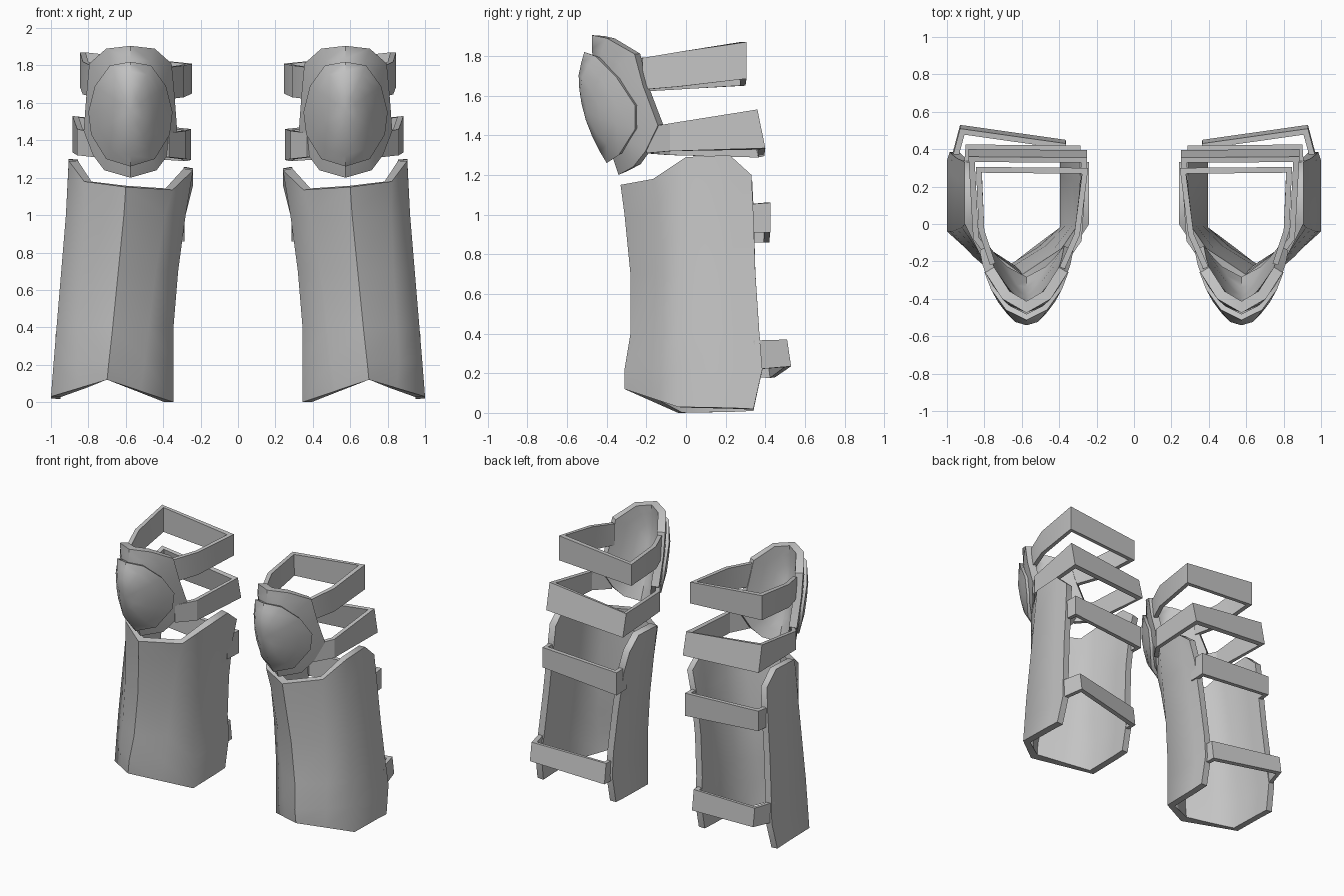
import bpy, math

cube = bpy.data.objects.get("Cube")
if cube:
    bpy.data.objects.remove(cube)

grey = bpy.data.materials.new("plain_grey")
grey.use_nodes = True
COLOUR = (0.55, 0.55, 0.55, 1)
grey.diffuse_color = COLOUR
grey.node_tree.nodes["Principled BSDF"].inputs["Base Color"].default_value = COLOUR


def shell(name, verts, faces, thickness, angle):
    """Sheet thickened inwards, shaded by angle and mirrored to the other leg."""
    me = bpy.data.meshes.new(name)
    me.from_pydata(verts, [], faces)
    me.materials.append(grey)
    ob = bpy.data.objects.new(name, me)
    bpy.context.collection.objects.link(ob)
    bpy.ops.object.select_all(action='DESELECT')
    ob.select_set(True)
    bpy.context.view_layer.objects.active = ob
    s = ob.modifiers.new("Thickness", 'SOLIDIFY')
    s.thickness, s.offset, s.use_even_offset = thickness, -1, True
    bpy.ops.object.modifier_apply(modifier=s.name)
    bpy.ops.object.shade_smooth_by_angle(angle=math.radians(angle))
    ob.modifiers.new("Other leg", 'MIRROR').use_clip = False
    return ob


def grid_faces(rows, cols):
    return [(r * cols + c, r * cols + c + 1, (r + 1) * cols + c + 1, (r + 1) * cols + c)
            for r in range(rows - 1) for c in range(cols - 1)]


# Shin guard: open C-shaped sections, from inner back round the front to outer back
# z, inner x, outer x, ridge x, front y, corner y, back y, roundness
sections = [
    (0.00, .345, 1.00, .70, -.31, -.04, .34, .00),
    (0.22, .345, .985, .69, -.31, -.04, .385, .02),
    (0.40, .345, .970, .67, -.28, -.04, .37, .03),
    (0.70, .320, .945, .64, -.28, -.03, .35, .04),
    (1.00, .280, .920, .61, -.31, -.02, .34, .055),
    (1.20, .240, .905, .60, -.33, .00, .33, .07),
]
bottom_z = [.01, .005, 0, .06, .12, .075, .03, .025, .02]
top_z = [1.16, 1.25, 1.24, 1.135, 1.15, 1.18, 1.29, 1.30, 1.20]
verts = []
for i, (z, xi, xo, xr, yf, ym, yb, b) in enumerate(sections):
    yc = yb - .11
    yq = (yf + ym) / 2
    ring = [(xi, yb), (xi, yc), (xi, ym), ((xi + xr) / 2 - b, yq), (xr, yf),
            ((xo + xr) / 2 + b, yq), (xo, ym), (xo, yc), (xo, yb)]
    heights = bottom_z if i == 0 else top_z if i == len(sections) - 1 else [z] * 9
    verts += [(x, y, h) for (x, y), h in zip(ring, heights)]
shell("shin_guard", verts, grid_faces(len(sections), 9), .05, 58)


# Knee pad: oval plates bent round the knee
KNEE_X = .575


def knee_front(z):
    pts = [(1.2, -.34), (1.35, -.39), (1.5, -.43), (1.7, -.47), (1.91, -.475)]
    for (z0, y0), (z1, y1) in zip(pts, pts[1:]):
        if z <= z1:
            return y0 + (y1 - y0) * (z - z0) / (z1 - z0)
    return pts[-1][1]


def knee_plate(name, half, forward, bulge, thickness, angle):
    outline = [(-u, z) for u, z in half] + [(u, z) for u, z in half[-2:0:-1]]
    n, zc = len(outline), 1.56
    scales = (1, .8, .55, .28)
    verts = []

    def place(u, z, r):
        y = knee_front(z) + 4.4 * u * u - forward - bulge * (1 - r * r)
        verts.append((KNEE_X + u, y, z))

    for s in scales:
        for u, z in outline:
            place(u * s, zc + (z - zc) * s, s)
    place(0, zc, 0)
    faces = [(r * n + i, r * n + (i + 1) % n, (r + 1) * n + (i + 1) % n, (r + 1) * n + i)
             for r in range(len(scales) - 1) for i in range(n)]
    last = (len(scales) - 1) * n
    faces += [(last + i, last + (i + 1) % n, len(verts) - 1) for i in range(n)]
    shell(name, verts, faces, thickness, angle)


knee_plate("knee_plate", [(0, 1.905), (.13, 1.89), (.22, 1.81), (.235, 1.65), (.25, 1.45),
                          (.20, 1.32), (.14, 1.24), (0, 1.20)], 0, 0, .055, 45)
knee_plate("knee_dome", [(0, 1.82), (.11, 1.80), (.19, 1.69), (.225, 1.55), (.21, 1.43),
                         (.13, 1.30), (0, 1.26)], .04, .045, .03, 50)


# Straps: ribbons as (x, y, low z, high z), lean pushes the lower edge backwards
def strap(name, path, lean=0):
    n = len(path)
    verts = [(x, y + (lean if y > .25 else 0), lo) for x, y, lo, hi in path]
    verts += [(x, y, hi) for x, y, lo, hi in path]
    shell(name, verts, grid_faces(2, n), .03, 20)


strap("upper_knee_strap", [(.77, -.22, 1.63, 1.79), (.83, -.04, 1.645, 1.82), (.845, .305, 1.685, 1.87),
                           (.245, .30, 1.65, 1.81), (.29, -.06, 1.63, 1.80), (.37, -.24, 1.62, 1.79)])
strap("lower_knee_strap", [(.77, -.20, 1.31, 1.44), (.86, -.08, 1.32, 1.46), (.885, .36, 1.335, 1.53),
                           (.25, .355, 1.295, 1.46), (.28, -.09, 1.30, 1.45), (.37, -.22, 1.31, 1.44)], .04)
strap("upper_shin_strap", [(.91, .29, .91, 1.05), (.90, .425, .91, 1.06),
                           (.285, .42, .86, 1.03), (.29, .29, .86, 1.03)])
strap("lower_shin_strap", [(.975, .34, .22, .365), (.93, .51, .235, .37),
                           (.365, .43, .18, .33), (.36, .31, .18, .33)], .02)
